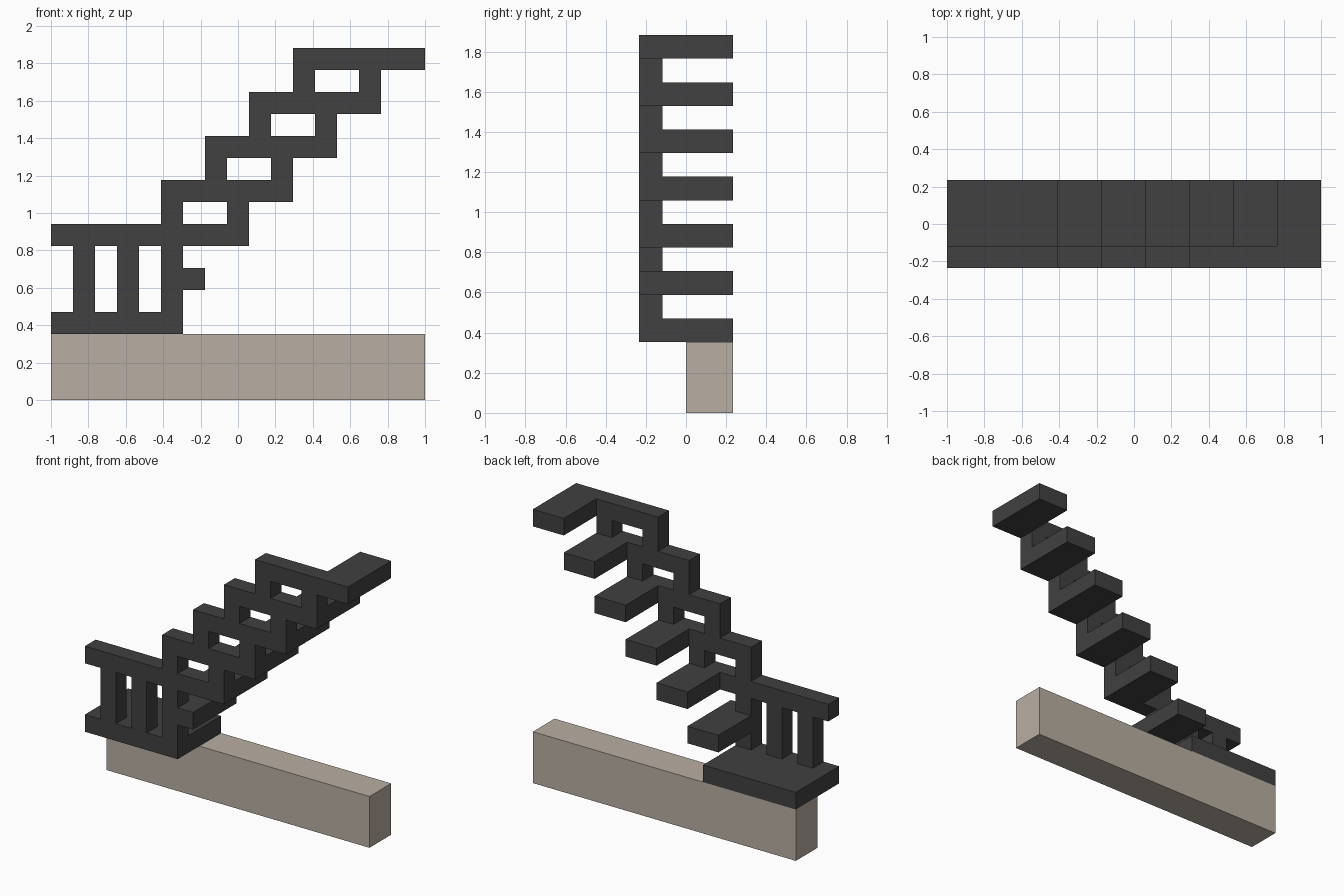
import bpy, bmesh

if "Cube" in bpy.data.objects:
    bpy.data.objects.remove(bpy.data.objects["Cube"])

U = 2 / 17  # grid module: the model is 17 x 4 x 16 modules


def material(name, color):
    m = bpy.data.materials.new(name)
    m.diffuse_color = (*color, 1)
    m.use_nodes = True
    m.node_tree.nodes["Principled BSDF"].inputs["Base Color"].default_value = m.diffuse_color
    return m


dark = material("dark_grey", (0.052, 0.052, 0.052))
stone = material("beige_stone", (0.485, 0.427, 0.361))


def box(name, x, y, z, mat):
    """Box from ranges given in modules; x starts at the left end."""
    bm = bmesh.new()
    bmesh.ops.create_cube(bm, size=1)
    for v in bm.verts:
        v.co = [U * (r[0] if c < 0 else r[1]) for c, r in zip(v.co, (x, y, z))]
        v.co.x -= 1
    me = bpy.data.meshes.new(name)
    bm.to_mesh(me)
    bm.free()
    me.materials.append(mat)
    ob = bpy.data.objects.new(name, me)
    bpy.context.collection.objects.link(ob)
    return ob


SIDE = (-2, -1)   # depth of the railing
TREAD = (-1, 2)   # depth of the treads behind it

# Base beam and lower landing
box("base_beam", (0, 17), (0, 2), (0, 3), stone)
box("landing", (0, 6), (-2, 2), (3, 4), dark)

# Landing balusters
for i in (1, 3, 5):
    box("landing_baluster", (i, i + 1), SIDE, (4, 7), dark)

# First step, attached to the last baluster
box("first_step_front", (6, 7), SIDE, (5, 6), dark)

# Treads, two modules wide and rising two modules each
for k in range(6):
    box("tread", (5 + 2 * k, 7 + 2 * k), TREAD, (5 + 2 * k, 6 + 2 * k), dark)

# Stepped railing: horizontal bars, the lowest doubling as the landing handrail
for k in range(5):
    left = 0 if k == 0 else 3 + 2 * k
    box("rail_bar", (left, 9 + 2 * k), SIDE, (7 + 2 * k, 8 + 2 * k), dark)

# Paired posts between neighbouring bars
for k in range(4):
    for x in (5 + 2 * k, 8 + 2 * k):
        box("rail_post", (x, x + 1), SIDE, (8 + 2 * k, 9 + 2 * k), dark)
